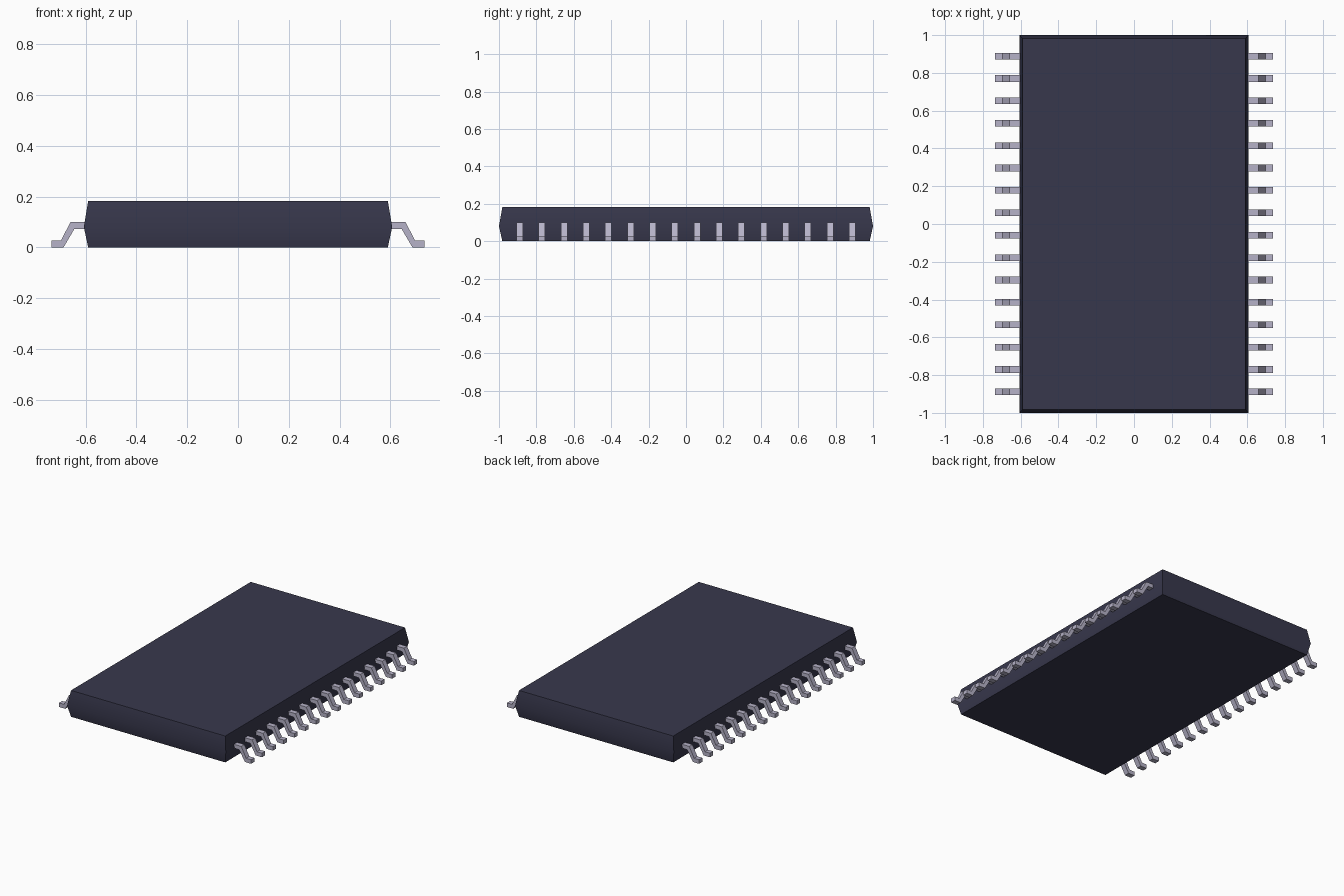
import bpy
import bmesh

cube = bpy.data.objects.get("Cube")
if cube:
    bpy.data.objects.remove(cube, do_unlink=True)


def make_material(name, color):
    mat = bpy.data.materials.new(name)
    mat.use_nodes = True
    mat.diffuse_color = (*color, 1)
    mat.node_tree.nodes["Principled BSDF"].inputs["Base Color"].default_value = (*color, 1)
    return mat


def finish(bm, name, mat):
    bmesh.ops.recalc_face_normals(bm, faces=bm.faces)
    mesh = bpy.data.meshes.new(name)
    bm.to_mesh(mesh)
    bm.free()
    mesh.materials.append(mat)
    obj = bpy.data.objects.new(name, mesh)
    bpy.context.collection.objects.link(obj)
    return obj


plastic = make_material("dark_blue_plastic", (0.039, 0.039, 0.073))
metal = make_material("pale_metal", (0.47, 0.45, 0.58))

# Package body: stacked rectangles, widest at the parting line
bm = bmesh.new()
rings = []
for hx, hy, z in [(0.59, 0.982, 0.0), (0.607, 1.0, 0.08), (0.59, 0.982, 0.182)]:
    rings.append([bm.verts.new((sx * hx, sy * hy, z))
                  for sx, sy in [(-1, -1), (1, -1), (1, 1), (-1, 1)]])
for low, high in zip(rings, rings[1:]):
    for i in range(4):
        j = (i + 1) % 4
        bm.faces.new((low[i], low[j], high[j], high[i]))
bm.faces.new(rings[0][::-1])
bm.faces.new(rings[-1])
body = finish(bm, "package_body", plastic)
bpy.ops.object.select_all(action='DESELECT')
body.select_set(True)
bpy.context.view_layer.objects.active = body
bpy.ops.object.shade_smooth_by_angle(angle=0.52)

# Gull-wing leads: a bent strip profile extruded along y, repeated down each side
OUTER = [(0.595, 0.1), (0.659, 0.1), (0.697, 0.028), (0.735, 0.028)]
INNER = [(0.595, 0.073), (0.644, 0.073), (0.687, 0.0), (0.735, 0.0)]
COUNT, PITCH, WIDTH = 16, 0.1185, 0.035


def make_leads(name, side):
    bm = bmesh.new()
    for k in range(COUNT):
        y = (k - (COUNT - 1) / 2) * PITCH
        strips = [[bm.verts.new((side * x, y + dy, z)) for x, z in line]
                  for line, dy in [(OUTER, -WIDTH / 2), (OUTER, WIDTH / 2),
                                   (INNER, WIDTH / 2), (INNER, -WIDTH / 2)]]
        for a, b in zip(strips, strips[1:] + strips[:1]):
            for i in range(len(OUTER) - 1):
                bm.faces.new((a[i], a[i + 1], b[i + 1], b[i]))
        for end in (0, -1):
            bm.faces.new([s[end] for s in strips])
    return finish(bm, name, metal)


make_leads("left_leads", 1)
make_leads("right_leads", -1)
